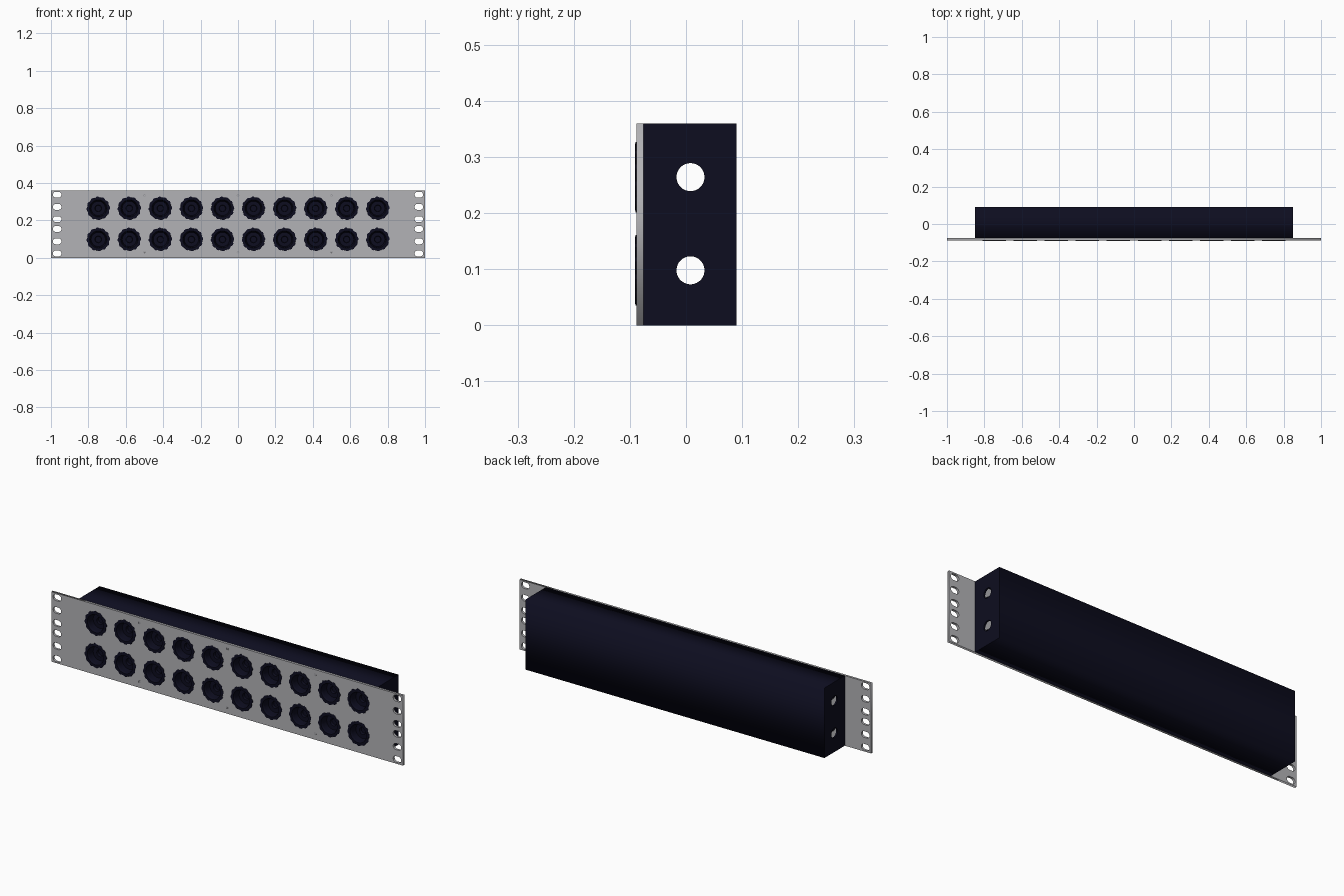
import bpy, bmesh, math

if "Cube" in bpy.data.objects:
    bpy.data.objects.remove(bpy.data.objects["Cube"], do_unlink=True)


def material(name, color):
    mat = bpy.data.materials.new(name)
    mat.use_nodes = True
    mat.diffuse_color = color
    mat.node_tree.nodes["Principled BSDF"].inputs["Base Color"].default_value = color
    return mat


grey = material("panel grey", (0.45, 0.45, 0.47, 1))
navy = material("dark navy", (0.004, 0.004, 0.014, 1))
steel = material("screw grey", (0.33, 0.33, 0.35, 1))


def rect(x0, x1, y0, y1):
    return [(x0, y0), (x1, y0), (x1, y1), (x0, y1)]


def slot(cx, cy, half_width, radius, steps=24):
    # Rounded slot; a half width equal to the radius gives a circle
    shift = half_width - radius
    pts = []
    for i in range(steps):
        a = 2 * math.pi * (i + 0.5) / steps
        side = math.copysign(shift, math.cos(a))
        pts.append((cx + side + radius * math.cos(a), cy + radius * math.sin(a)))
    return pts


def panel(name, outlines, thickness, location, turn, mat):
    # Flat sheet with holes: first outline is the edge, the rest are cut out
    curve = bpy.data.curves.new(name, "CURVE")
    curve.dimensions = "2D"
    curve.fill_mode = "BOTH"
    curve.extrude = thickness / 2
    for pts in outlines:
        spline = curve.splines.new("POLY")
        spline.points.add(len(pts) - 1)
        for p, (x, y) in zip(spline.points, pts):
            p.co = (x, y, 0, 1)
        spline.use_cyclic_u = True
    curve.materials.append(mat)
    obj = bpy.data.objects.new(name, curve)
    bpy.context.collection.objects.link(obj)
    obj.location = location
    obj.rotation_euler = (math.pi / 2, 0, turn)
    bpy.ops.object.select_all(action="DESELECT")
    obj.select_set(True)
    bpy.context.view_layer.objects.active = obj
    bpy.ops.object.convert(target="MESH")
    return obj


def lathe(name, profile, mat, segments=48, teeth=0.0):
    # Turned part around the y axis; teeth notch the rings outside the flange
    bm = bmesh.new()
    rings = []
    for r, y, toothed in profile:
        ring = []
        for i in range(segments):
            a = 2 * math.pi * i / segments
            rr = r - teeth if toothed and i % 4 > 1 else r
            ring.append(bm.verts.new((rr * math.cos(a), y, rr * math.sin(a))))
        rings.append(ring)
    for lo, hi in zip(rings, rings[1:]):
        for i in range(segments):
            j = (i + 1) % segments
            bm.faces.new((lo[i], lo[j], hi[j], hi[i]))
    bm.faces.new(rings[-1])
    bm.faces.new(rings[0][::-1])
    bmesh.ops.recalc_face_normals(bm, faces=bm.faces)
    mesh = bpy.data.meshes.new(name)
    bm.to_mesh(mesh)
    bm.free()
    mesh.materials.append(mat)
    return mesh


def place(name, mesh, location):
    obj = bpy.data.objects.new(name, mesh)
    obj.location = location
    bpy.context.collection.objects.link(obj)
    return obj


HEIGHT = 0.36
MID = HEIGHT / 2
ROWS = (0.098, 0.264)
socket_spots = [(-0.747 + 0.166 * i, z) for z in ROWS for i in range(10)]

# Front panel with mounting slots and socket openings
outlines = [rect(-1, 1, 0, HEIGHT)]
for side in (-1, 1):
    for offset in (0.026, 0.092, 0.157):
        for sign in (-1, 1):
            outlines.append(slot(side * 0.967, MID + sign * offset, 0.023, 0.016))
outlines += [slot(x, z, 0.054, 0.054, 32) for x, z in socket_spots]
panel("front_panel", outlines, 0.012, (0, -0.082, 0), 0, grey)

# Housing: folded channel open to the front
wall = 0.008
channel = [(-0.076, 0), (0.09, 0), (0.09, HEIGHT), (-0.076, HEIGHT),
           (-0.076, HEIGHT - wall), (0.09 - wall, HEIGHT - wall),
           (0.09 - wall, wall), (-0.076, wall)]
panel("housing_channel", [channel], 1.684, (0, 0, 0), math.pi / 2, navy)

# End walls with two cable holes each
for name, side in (("left_end_wall", 1), ("right_end_wall", -1)):
    holes = [slot(0.008, z, 0.025, 0.025, 32) for z in ROWS]
    panel(name, [rect(-0.076, 0.09, 0, HEIGHT)] + holes, wall,
          (side * 0.846, 0, 0), math.pi / 2, navy)

# Sockets: notched flange around a stepped recess
socket_profile = [(0.034, -0.034, False), (0.05, -0.036, False), (0.053, -0.087, False),
                  (0.063, -0.087, True), (0.063, -0.0895, True), (0.058, -0.091, False),
                  (0.046, -0.091, False), (0.042, -0.083, False), (0.038, -0.055, False),
                  (0.018, -0.055, False), (0.016, -0.042, False)]
socket_mesh = lathe("socket", socket_profile, navy, teeth=0.004)
for x, z in socket_spots:
    place("socket", socket_mesh, (x, 0, z))

# Small panel screws along the top and bottom edges
screw_profile = [(0.007, -0.087, False), (0.007, -0.0885, False), (0.004, -0.0885, False),
                 (0.003, -0.0875, False)]
screw_mesh = lathe("panel_screw", screw_profile, steel, segments=16)
for x in (-0.5, 0, 0.5):
    for z in (0.03, 0.333):
        place("panel_screw", screw_mesh, (x, 0, z))
